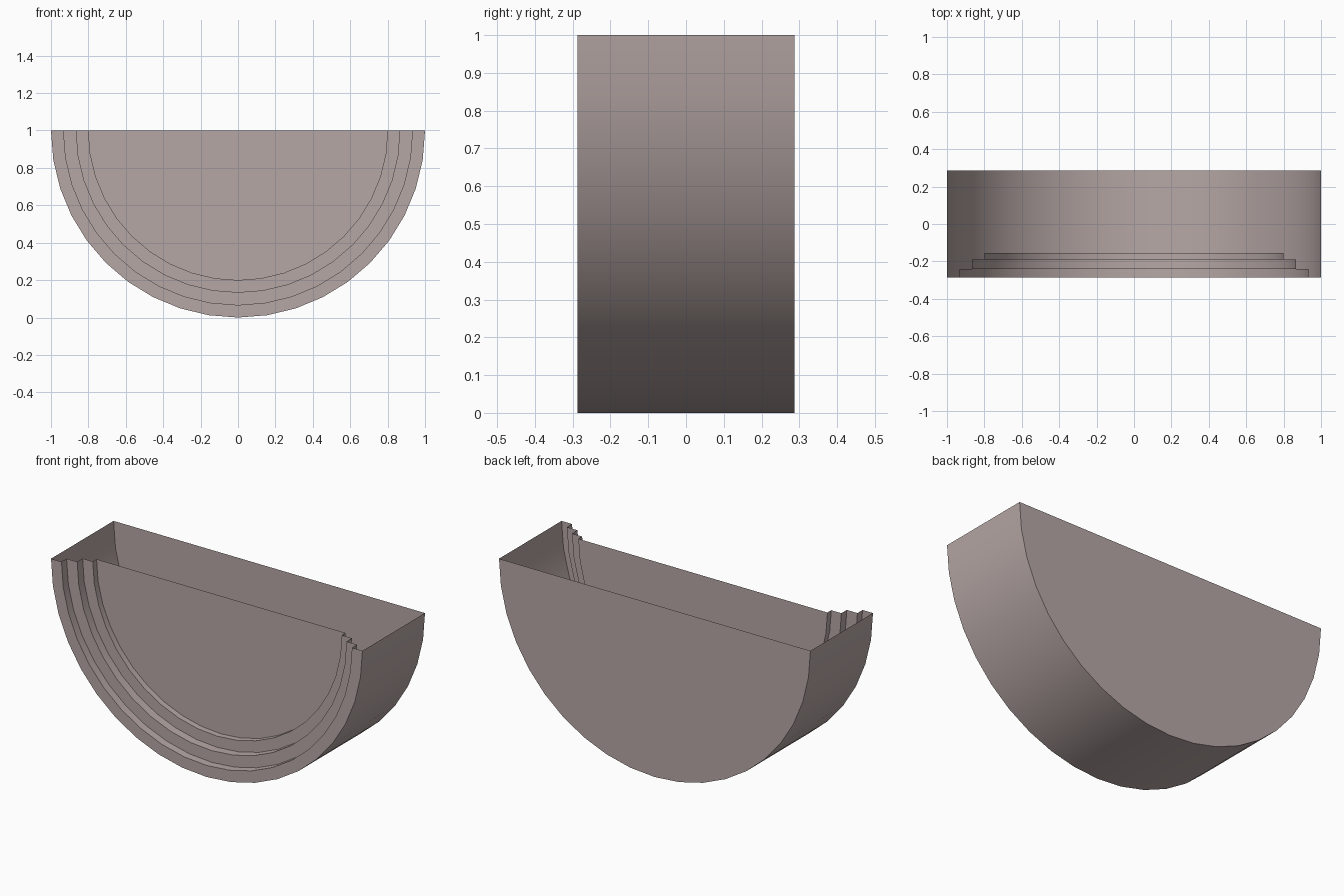
import bpy, bmesh, math

if "Cube" in bpy.data.objects:
    bpy.data.objects.remove(bpy.data.objects["Cube"])

SEG = 20          # sides around the half circle
CZ = 1.0          # height of the circle centre (open flat rim)

mat = bpy.data.materials.new("dusty_taupe")
mat.diffuse_color = (0.47, 0.39, 0.38, 1)
mat.use_nodes = True
mat.node_tree.nodes["Principled BSDF"].inputs["Base Color"].default_value = mat.diffuse_color

# radius / depth profile from back edge to the stepped front panel
profile = [(1.0, 0.287), (1.0, -0.287),
           (0.933, -0.287), (0.933, -0.24),
           (0.865, -0.24), (0.865, -0.19),
           (0.80, -0.19), (0.80, -0.155)]

bm = bmesh.new()


def half_ring(r, y):
    return [bm.verts.new((r * math.cos(a), y, CZ - r * math.sin(a)))
            for a in (math.pi * i / SEG for i in range(SEG + 1))]


rings = [half_ring(r, y) for r, y in profile]

# curved wall and stepped front mouldings
for a, b in zip(rings, rings[1:]):
    for i in range(SEG):
        bm.faces.new((a[i], a[i + 1], b[i + 1], b[i]))

# flat back panel and recessed front panel; the top stays open
bm.faces.new(rings[0][::-1])
bm.faces.new(rings[-1])
bmesh.ops.recalc_face_normals(bm, faces=bm.faces)
# make the back panel face +y so the outside is the front side
bm.faces.ensure_lookup_table()
back = bm.faces[len(bm.faces) - 2]
if back.normal.y < 0:
    bmesh.ops.reverse_faces(bm, faces=bm.faces)

mesh = bpy.data.meshes.new("half_round_planter")
bm.to_mesh(mesh)
bm.free()
mesh.materials.append(mat)
planter = bpy.data.objects.new("half_round_planter", mesh)
bpy.context.collection.objects.link(planter)

# smooth curve, crisp steps
bpy.context.view_layer.objects.active = planter
planter.select_set(True)
bpy.ops.object.shade_smooth_by_angle(angle=math.radians(30))
